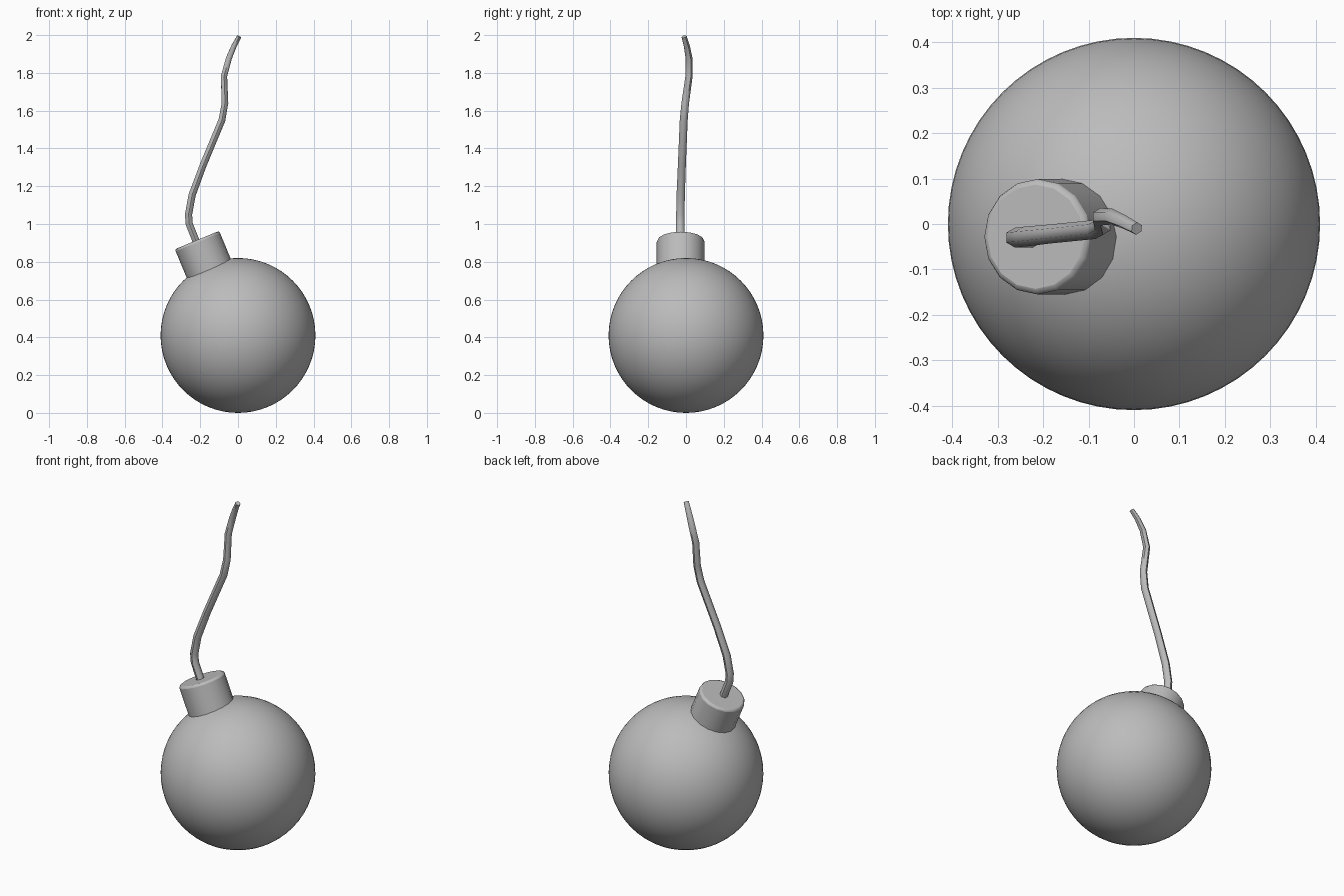
import bpy, math
from mathutils import Vector, Matrix

if "Cube" in bpy.data.objects:
    bpy.data.objects.remove(bpy.data.objects["Cube"])

grey = bpy.data.materials.new("plain grey")
grey.diffuse_color = (0.5, 0.5, 0.5, 1)
grey.use_nodes = True
grey.node_tree.nodes["Principled BSDF"].inputs["Base Color"].default_value = grey.diffuse_color
R = 0.41


def finish(obj, name, angle):
    obj.name = name
    obj.data.materials.append(grey)
    bpy.ops.object.select_all(action='DESELECT')
    obj.select_set(True)
    bpy.context.view_layer.objects.active = obj
    bpy.ops.object.shade_smooth_by_angle(angle=math.radians(angle))


# round body
bpy.ops.mesh.primitive_uv_sphere_add(segments=64, ring_count=32, radius=R, location=(0, 0, R))
finish(bpy.context.object, "body", 60)

# tilted neck with a softened rim
top = Vector((-0.217, -0.028, 0.915))
axis = Vector((-0.383, 0, 0.924)).normalized()
depth = 0.26
rot = axis.to_track_quat('Z', 'Y').to_euler()
bpy.ops.mesh.primitive_cylinder_add(vertices=16, radius=0.127, depth=depth,
                                    location=top - axis * depth / 2, rotation=rot)
neck = bpy.context.object
bev = neck.modifiers.new("rim", 'BEVEL')
bev.width = 0.012
bev.segments = 2
bev.limit_method = 'ANGLE'
bev.angle_limit = math.radians(50)
finish(neck, "neck", 40)

# wavy fuse: x, y, z, radius
path = [(-0.205, -0.03, 0.86, .022), (-0.228, -0.03, 0.925, .022), (-0.258, -0.03, 1.0, .022),
        (-0.262, -0.03, 1.05, .022), (-0.243, -0.028, 1.153, .022), (-0.185, -0.022, 1.31, .021),
        (-0.085, -0.012, 1.55, .021), (-0.069, -0.004, 1.64, .02), (-0.074, 0.016, 1.783, .019),
        (-0.048, 0.016, 1.878, .018), (-0.022, 0.005, 1.94, .016), (0.006, -0.01, 1.992, .014)]
curve = bpy.data.curves.new("fuse", 'CURVE')
curve.dimensions = '3D'
curve.bevel_depth = 1.0
curve.bevel_resolution = 1
curve.use_fill_caps = True
line = curve.splines.new('POLY')
line.points.add(len(path) - 1)
for p, (x, y, z, r) in zip(line.points, path):
    p.co = (x, y, z, 1)
    p.radius = r
fuse = bpy.data.objects.new("fuse", curve)
bpy.context.collection.objects.link(fuse)
bpy.ops.object.select_all(action='DESELECT')
fuse.select_set(True)
bpy.context.view_layer.objects.active = fuse
bpy.ops.object.convert(target='MESH')
finish(bpy.context.object, "fuse", 60)
